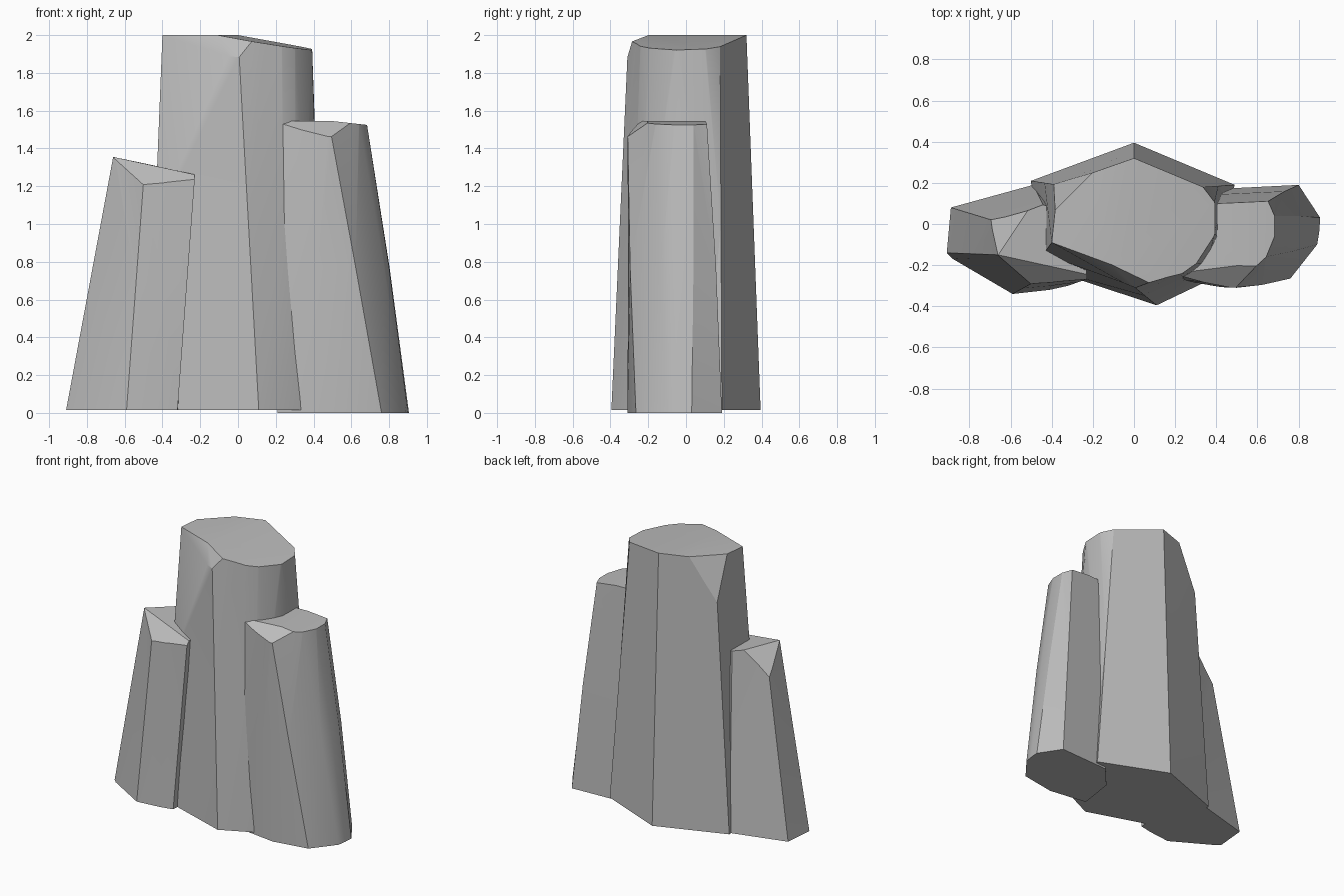
import bpy, bmesh, math
from mathutils import Vector

cube = bpy.data.objects.get("Cube")
if cube:
    bpy.data.objects.remove(cube, do_unlink=True)

stone = bpy.data.materials.new("grey stone")
stone.use_nodes = True
GREY = (0.5, 0.5, 0.5, 1.0)
stone.diffuse_color = GREY
stone.node_tree.nodes["Principled BSDF"].inputs["Base Color"].default_value = GREY


def chop(bm, core, points):
    """Slice off everything beyond the plane through three points, then cap it."""
    a, b, c = (Vector(p) for p in points)
    normal = (b - a).cross(c - a).normalized()
    if normal.dot(core - a) > 0:
        normal.negate()
    geom = bm.verts[:] + bm.edges[:] + bm.faces[:]
    bmesh.ops.bisect_plane(bm, geom=geom, dist=1e-5, plane_co=a,
                           plane_no=normal, clear_outer=True)
    rim = [e for e in bm.edges if e.is_boundary]
    if rim:
        bmesh.ops.holes_fill(bm, edges=rim, sides=0)


def rock_column(name, bottom, height, outline, cuts, bulge=1.0):
    """Loft a faceted column; outline pairs each foot corner with its top corner."""
    bm = bmesh.new()
    rings = []
    for t in (0, 0.5, 1):
        flat = [Vector(foot).lerp(Vector(top), t) for foot, top in outline]
        mid = sum(flat, Vector((0, 0))) / len(flat)
        swell = bulge if t == 0.5 else 1.0
        z = bottom + (height - bottom) * t
        rings.append([bm.verts.new((*(mid + (p - mid) * swell), z)) for p in flat])
    n = len(outline)
    for low, high in zip(rings, rings[1:]):
        for i in range(n):
            j = (i + 1) % n
            bm.faces.new((low[i], low[j], high[j], high[i]))
    bm.faces.new(rings[0][::-1])
    bm.faces.new(rings[-1])
    core = sum((v.co for v in bm.verts), Vector()) / len(bm.verts)
    bmesh.ops.triangulate(bm, faces=[f for f in bm.faces if len(f.verts) == 4])
    for points in cuts:
        chop(bm, core, points)
    bmesh.ops.recalc_face_normals(bm, faces=bm.faces[:])
    mesh = bpy.data.meshes.new(name)
    bm.to_mesh(mesh)
    bm.free()
    mesh.materials.append(stone)
    obj = bpy.data.objects.new(name, mesh)
    bpy.context.collection.objects.link(obj)
    bpy.ops.object.select_all(action="DESELECT")
    obj.select_set(True)
    bpy.context.view_layer.objects.active = obj
    bpy.ops.object.shade_smooth_by_angle(angle=math.radians(28))
    return obj


# Tall middle column: sloping top, front chamfer, back corner chip
rock_column("middle_column", 0.015, 2.0, [
    ((0, 0.395), (0, 0.32)),
    ((-0.5, 0.21), (-0.37, 0.19)),
    ((-0.48, -0.2), (-0.4, -0.09)),
    ((0.11, -0.395), (0, -0.305)),
    ((0.33, -0.29), (0.15, -0.26)),
    ((0.38, -0.25), (0.23, -0.24)),
    ((0.42, -0.2), (0.3, -0.19)),
    ((0.45, -0.08), (0.39, -0.05)),
    ((0.46, 0.1), (0.39, 0.1)),
    ((0.49, 0.19), (0.33, 0.18)),
], [
    [(0, 0.32, 2), (0, -0.25, 1.98), (0.39, 0.05, 1.925)],
    [(-0.4, -0.09, 2), (0, -0.25, 1.98), (0, -0.31, 1.88)],
    [(-0.22, 0.23, 2), (-0.37, 0.08, 2), (-0.39, 0.19, 1.7)],
])

# Left column: leans outward at the foot, gently swollen
rock_column("left_column", 0, 1.545, [
    ((0.21, -0.27), (0.22, -0.25)),
    ((0.5, -0.31), (0.35, -0.285)),
    ((0.76, -0.265), (0.48, -0.31)),
    ((0.89, -0.1), (0.64, -0.16)),
    ((0.9, -0.04), (0.68, -0.06)),
    ((0.905, 0.03), (0.68, 0.04)),
    ((0.8, 0.19), (0.65, 0.11)),
    ((0.4, 0.17), (0.41, 0.1)),
    ((0.25, 0), (0.25, 0)),
], [
    [(0.5, -0.24, 1.545), (0.5, 0.1, 1.545), (0.68, 0, 1.525)],
    [(0.22, -0.25, 1.535), (0.49, -0.3, 1.47), (0.6, -0.19, 1.545)],
], bulge=1.04)

# Right column: shortest, top falls towards the middle
rock_column("right_column", 0.015, 1.36, [
    ((-0.32, -0.3), (-0.22, -0.265)),
    ((-0.3, 0.1), (-0.25, 0.05)),
    ((-0.49, 0.19), (-0.44, 0.09)),
    ((-0.89, 0.08), (-0.66, 0.01)),
    ((-0.91, -0.14), (-0.66, -0.15)),
    ((-0.88, -0.17), (-0.65, -0.16)),
    ((-0.59, -0.34), (-0.49, -0.285)),
    ((-0.41, -0.32), (-0.4, -0.28)),
], [
    [(-0.66, -0.15, 1.355), (-0.54, 0.03, 1.33), (-0.22, -0.2, 1.26)],
    [(-0.66, -0.15, 1.355), (-0.5, -0.28, 1.22), (-0.33, -0.24, 1.265)],
    [(-0.66, -0.15, 1.355), (-0.54, 0.03, 1.33), (-0.7, 0.02, 1.15)],
])
